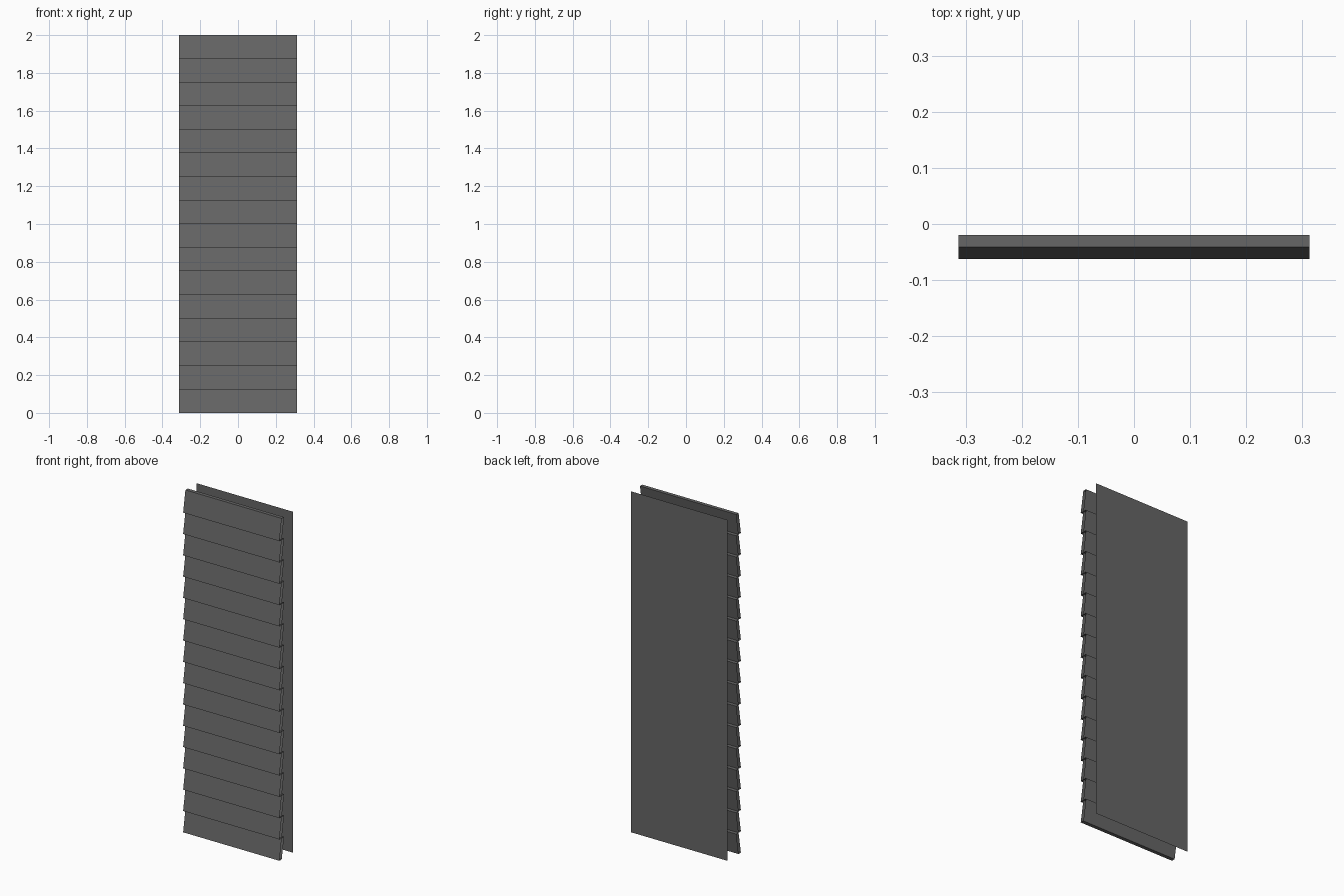
import bpy

if "Cube" in bpy.data.objects:
    bpy.data.objects.remove(bpy.data.objects["Cube"])

HALF_W = 0.3125   # half width of the panel
COUNT = 16        # number of slats
PITCH = 2.0 / COUNT

grey = bpy.data.materials.new("dark grey")
grey.diffuse_color = (0.133, 0.133, 0.133, 1)
grey.use_nodes = True
grey.node_tree.nodes["Principled BSDF"].inputs["Base Color"].default_value = grey.diffuse_color


def make_object(name, verts, faces):
    mesh = bpy.data.meshes.new(name)
    mesh.from_pydata(verts, [], faces)
    mesh.materials.append(grey)
    obj = bpy.data.objects.new(name, mesh)
    bpy.context.collection.objects.link(obj)
    return obj


# Tilted slats: a slanted profile swept across x, left open at both ends
for i in range(COUNT):
    z0, z1 = i * PITCH, (i + 1) * PITCH
    profile = [(-0.0625, z0), (-0.041, z0), (-0.0195, z1), (-0.041, z1)]
    verts = [(x, y, z) for x in (-HALF_W, HALF_W) for y, z in profile]
    faces = [(k, k + 4, (k + 1) % 4 + 4, (k + 1) % 4) for k in range(4)]
    faces = [tuple(reversed(f)) for f in faces]
    make_object(f"slat_{i + 1}", verts, faces)

# Thin flat sheet behind the slats, facing backwards
make_object("back_sheet",
            [(HALF_W, 0.0625, 0), (-HALF_W, 0.0625, 0),
             (-HALF_W, 0.0625, 2), (HALF_W, 0.0625, 2)],
            [(0, 1, 2, 3)])
